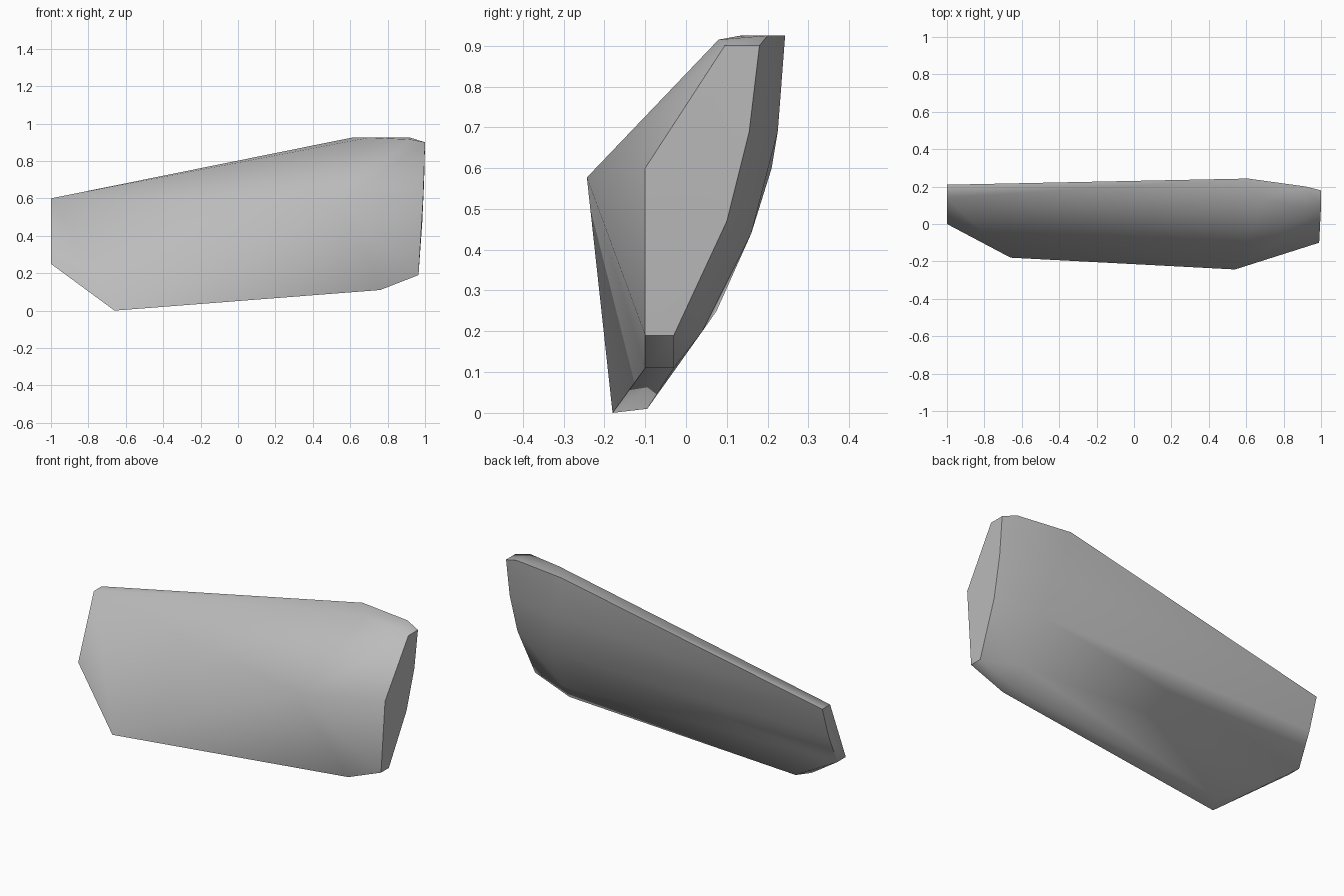
import bpy, bmesh, math

cube = bpy.data.objects.get("Cube")
if cube:
    bpy.data.objects.remove(cube, do_unlink=True)

# Stone colour
stone = bpy.data.materials.new("Stone grey")
stone.use_nodes = True
grey = (0.5, 0.5, 0.5, 1)
stone.diffuse_color = grey
stone.node_tree.nodes["Principled BSDF"].inputs["Base Color"].default_value = grey

# Corner groups of the chiselled slab
left_end = [(-1, 0, .25), (-1, .14, .6), (-1, .21, .6), (-1, .155, .43), (-1, .075, .25)]
keel = [(-.66, -.18, 0), (-.62, -.095, .01), (.76, -.1, .11), (.75, -.03, .11)]
front_peak = [(.54, -.243, .577)]
right_end = [(.965, -.1, .19), (.99, -.1, .6), (1, .095, .9), (1, .18, .9),
             (.995, .155, .69), (.985, .1, .47), (.965, -.03, .19)]
top = [(.92, .08, .915), (.92, .2, .925), (.7, .135, .925), (.61, .243, .925)]
back_curve = [(.68, .225, .69), (.72, .16, .44), (.74, .04, .2)]

# Skin the corners as one convex stone
bm = bmesh.new()
for p in left_end + keel + front_peak + right_end + top + back_curve:
    bm.verts.new(p)
bmesh.ops.convex_hull(bm, input=bm.verts)
bmesh.ops.delete(bm, geom=[v for v in bm.verts if not v.link_faces], context="VERTS")
bmesh.ops.recalc_face_normals(bm, faces=bm.faces)
bmesh.ops.dissolve_limit(bm, angle_limit=math.radians(1), verts=bm.verts, edges=bm.edges)

mesh = bpy.data.meshes.new("rock_slab")
bm.to_mesh(mesh)
bm.free()
mesh.materials.append(stone)
rock = bpy.data.objects.new("rock_slab", mesh)
bpy.context.collection.objects.link(rock)

# Soft facets with crisp end and rim edges
bpy.context.view_layer.objects.active = rock
rock.select_set(True)
bpy.ops.object.shade_smooth_by_angle(angle=math.radians(60))
